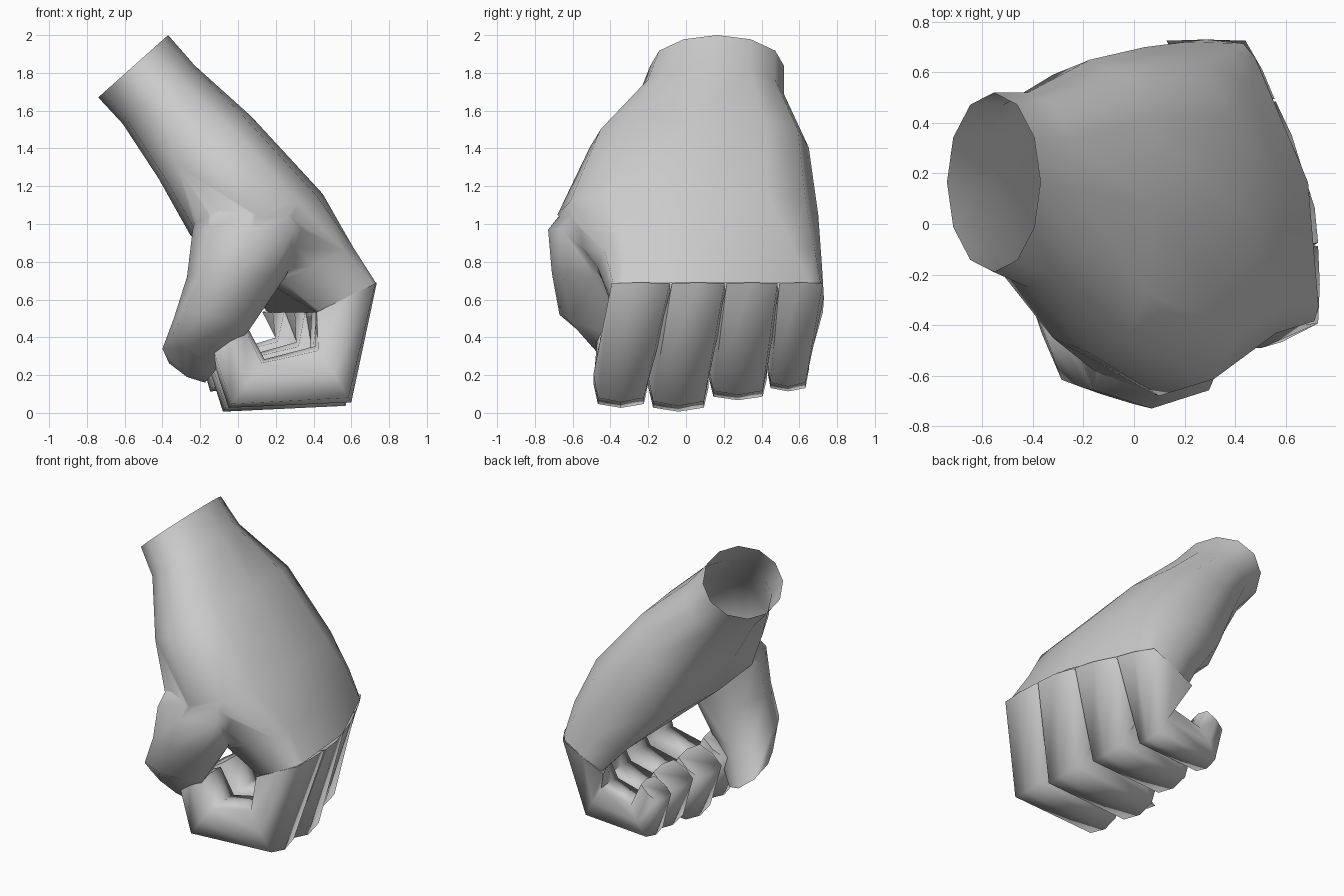
import bpy, bmesh, math
from mathutils import Vector

if "Cube" in bpy.data.objects:
    bpy.data.objects.remove(bpy.data.objects["Cube"])


def spow(v, e):
    return 0.0 if abs(v) < 1e-6 else math.copysign(abs(v) ** e, v)


def smooth(ob):
    bpy.ops.object.select_all(action='DESELECT')
    bpy.context.view_layer.objects.active = ob
    ob.select_set(True)
    bpy.ops.object.shade_smooth_by_angle(angle=math.radians(80))


def loft(name, rings, cap_start=False, cap_end=True):
    bm = bmesh.new()
    rows = [[bm.verts.new(p) for p in r] for r in rings]
    n = len(rows[0])
    for a, b in zip(rows, rows[1:]):
        for i in range(n):
            j = (i + 1) % n
            bm.faces.new((a[i], a[j], b[j], b[i]))
    if cap_start:
        bm.faces.new(rows[0])
    if cap_end:
        bm.faces.new(rows[-1])
    bmesh.ops.recalc_face_normals(bm, faces=bm.faces)
    me = bpy.data.meshes.new(name)
    bm.to_mesh(me)
    bm.free()
    ob = bpy.data.objects.new(name, me)
    bpy.context.collection.objects.link(ob)
    smooth(ob)
    return ob


def section(outer, inner, y0, y1, n, e, bend=0.0):
    """Rounded section spanning outer->inner in XZ and y0->y1 across."""
    pts = []
    for i in range(n):
        a = 2 * math.pi * i / n
        d = 0.5 + 0.5 * spow(math.sin(a), e)
        y = (y0 + y1) / 2 + (y1 - y0) / 2 * spow(math.cos(a), e)
        x = inner[0] + (outer[0] - inner[0]) * d
        z = inner[1] + (outer[1] - inner[1]) * d
        pts.append(Vector((x - bend * max(0, (y + 0.07) / 0.8) ** 1.5, y, z)))
    return pts


# Wrist, palm and back of hand: outer xz, inner xz, y range, roundness, bend
body = [
    ((-0.37, 2.00), (-0.74, 1.67), -0.19, 0.52, 1.0, 0.0),
    ((-0.23, 1.84), (-0.61, 1.53), -0.25, 0.52, 0.95, 0.0),
    ((0.07, 1.57), (-0.42, 1.24), -0.51, 0.65, 0.75, 0.0),
    ((0.45, 1.16), (-0.25, 0.94), -0.68, 0.70, 0.7, 0.06),
    ((0.62, 0.89), (0.18, 0.66), -0.47, 0.72, 0.45, 0.2),
    ((0.735, 0.69), (0.41, 0.53), -0.40, 0.73, 0.2, 0.29),
]
body_rings = [section(o, i, a, b, 12, e, k) for o, i, a, b, e, k in body]
hand = loft("palm_and_thumb", body_rings, cap_start=True)

# Thumb: centre, half width, half depth
thumb = [
    ((0.02, -0.30, 1.26), (0.20, 0, 0.06), (0, -0.20, 0)),
    ((0.07, -0.46, 0.97), (0.31, 0, 0.0), (0, -0.27, 0)),
    ((-0.01, -0.48, 0.72), (0.26, 0, 0.0), (0, -0.23, 0.02)),
    ((-0.14, -0.47, 0.47), (0.20, 0, -0.03), (0, -0.20, 0.05)),
    ((-0.27, -0.33, 0.27), (0.13, 0, -0.07), (0, -0.14, 0.08)),
]
rings = []
for c, u, v in thumb:
    angles = [2 * math.pi * i / 8 for i in range(8)]
    rings.append([Vector(c) + Vector(u) * spow(math.cos(a), 0.9)
                  + Vector(v) * spow(math.sin(a), 0.9) for a in angles])
thumb_ob = loft("thumb_joined", rings, cap_start=True)

# Merge thumb into the palm, then open the wrist and the knuckle end
mod = hand.modifiers.new("join", 'BOOLEAN')
mod.operation, mod.solver, mod.object = 'UNION', 'EXACT', thumb_ob
bpy.ops.object.select_all(action='DESELECT')
bpy.context.view_layer.objects.active = hand
bpy.ops.object.modifier_apply(modifier=mod.name)
bpy.data.objects.remove(thumb_ob)
bm = bmesh.new()
bm.from_mesh(hand.data)
ends = [body_rings[0], body_rings[-1]]
caps = [f for f in bm.faces if any(
    all(min((v.co - p).length for p in r) < 1e-3 for v in f.verts) for r in ends)]
bmesh.ops.delete(bm, geom=caps, context='FACES')
bm.to_mesh(hand.data)
bm.free()
smooth(hand)

# Four curled fingers, all scaled from one side profile
outer = [(0.735, 0.69), (0.60, 0.05), (-0.05, 0.02), (-0.15, 0.33)]
inner = [(0.41, 0.53), (0.41, 0.35), (0.14, 0.28), (0.05, 0.45)]
y_top = [-0.40, -0.08, 0.21, 0.49, 0.73]
y_low = [-0.49, -0.20, 0.12, 0.43, 0.65]
roundness = [0.12, 0.5, 0.5, 0.5]
fingers = [("index_finger", 1.0, 0.0, 0.99), ("middle_finger", 1.0, -0.03, 1.02),
           ("ring_finger", 0.87, -0.05, 0.93), ("little_finger", 0.75, -0.11, 0.86)]
for f, (name, sx, dx, sz) in enumerate(fingers):
    rings = [section(outer[0], inner[0], y_top[f], y_top[f + 1], 8, roundness[0], 0.29)]
    for k in (1, 2, 3):
        o, i = [(p[0] * sx + dx, 0.69 - (0.69 - p[1]) * sz) for p in (outer[k], inner[k])]
        trim = 0.02 if k == 3 else 0.0
        rings.append(section(o, i, y_low[f] + trim, y_low[f + 1] - trim, 8, roundness[k]))
    loft(name, rings)
